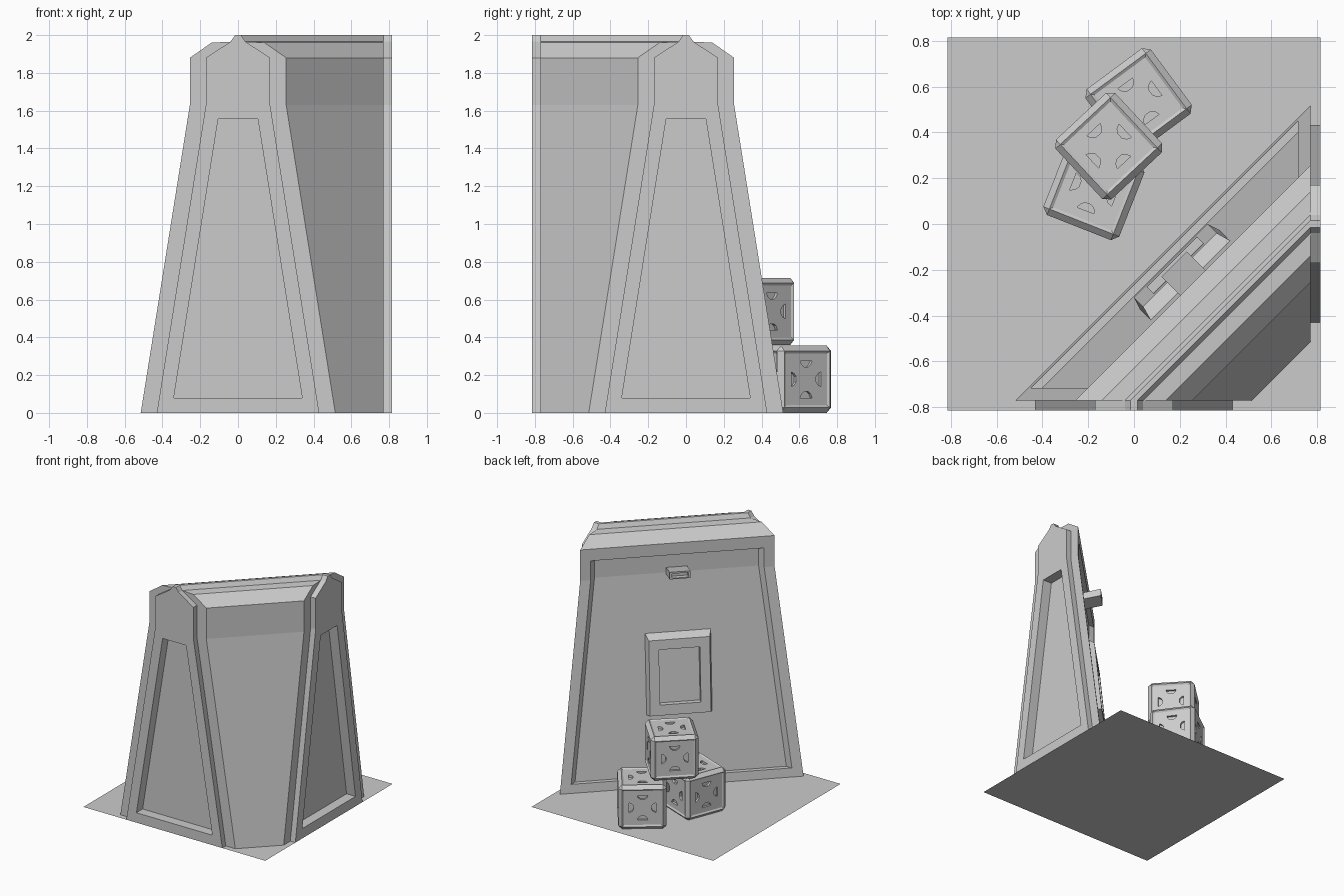
import bpy, bmesh, math
from mathutils import Matrix, Vector

old = bpy.data.objects.get("Cube")
if old:
    bpy.data.objects.remove(old, do_unlink=True)

grey = bpy.data.materials.new("plain grey")
grey.use_nodes = True
grey.diffuse_color = (0.6, 0.6, 0.6, 1)
grey.node_tree.nodes["Principled BSDF"].inputs["Base Color"].default_value = (0.6, 0.6, 0.6, 1)

OFFSET = 0.77    # the wall's centre line is x - y = OFFSET
ROOT2 = math.sqrt(2)


def finish(name, bm):
    bmesh.ops.recalc_face_normals(bm, faces=bm.faces)
    me = bpy.data.meshes.new(name)
    bm.to_mesh(me)
    bm.free()
    me.materials.append(grey)
    ob = bpy.data.objects.new(name, me)
    bpy.context.collection.objects.link(ob)
    return ob


def add_loft(bm, a, b):
    """Closed solid between two matching loops."""
    va = [bm.verts.new(p) for p in a]
    vb = [bm.verts.new(p) for p in b]
    n = len(a)
    bm.faces.new(va)
    bm.faces.new(vb[::-1])
    for i in range(n):
        j = (i + 1) % n
        bm.faces.new((va[i], vb[i], vb[j], va[j]))


def loft(name, a, b):
    bm = bmesh.new()
    add_loft(bm, a, b)
    return finish(name, bm)


def cut(ob, cutters):
    for cutter in cutters:
        cutter.hide_render = True
        mod = ob.modifiers.new("cut", 'BOOLEAN')
        mod.operation = 'DIFFERENCE'
        mod.solver = 'EXACT'
        mod.object = cutter
        bpy.context.view_layer.objects.active = ob
        bpy.ops.object.modifier_apply(modifier=mod.name)


def diagonal(name, profile, end):
    """Sweep a profile along the diagonal, mitred flush with the plate edges."""
    return loft(name, [(OFFSET + d - end, -end, z) for d, z in profile],
                [(end, end - OFFSET - d, z) for d, z in profile])


def mirrored(half):
    return half + [(-d, z) for d, z in half[::-1]]


def wall_rect(half_t, low, high):
    """Rectangle on the inner wall; low and high are (depth, height)."""
    corners = [(-half_t, low), (half_t, low), (half_t, high), (-half_t, high)]
    return [(OFFSET / 2 + (t - n) / ROOT2, -OFFSET / 2 + (t + n) / ROOT2, z)
            for t, (n, z) in corners]


# Ground plate
bm = bmesh.new()
bmesh.ops.create_grid(bm, x_segments=1, y_segments=1, size=0.815)
ground = finish("ground_plate", bm)

# Wall body with a recessed inner face
ridge = [(-0.04, 1.965), (-0.015, 2.0)]
body = mirrored([(-0.515, 0), (-0.255, 1.63), (-0.255, 1.88), (-0.14, 1.96)] + ridge)
wall = diagonal("wall_body", body, OFFSET)
recess = diagonal("recess_cutter", [(-0.454, 0.07), (-0.205, 1.63), (-0.205, 1.785),
                                    (-0.7, 1.785), (-0.7, 0.07)], 0.715)

# End caps with a sunken tapered panel
cap = mirrored([(-0.43, 0), (-0.17, 1.63), (-0.17, 1.88)] + ridge)
panel = mirrored([(-0.34, 0.08), (-0.105, 1.555)])


def front_end(d, depth, z):
    return (d, -depth, z)


def right_end(d, depth, z):
    return (depth, -d, z)


def end_solid(name, place, profile, near, far):
    return loft(name, [place(d, near, z) for d, z in profile],
                [place(d, far, z) for d, z in profile])


panel_cutters = []
for side, place in (("front", front_end), ("right", right_end)):
    end_cap = end_solid(side + "_end_cap", place, cap, OFFSET, 0.815)
    cutter = end_solid(side + "_panel_cutter", place, panel, 0.735, 0.9)
    cut(end_cap, [cutter])
    panel_cutters.append(cutter)
cut(wall, [recess] + panel_cutters)

# Window frame leaning with the inner wall
frame = loft("window_frame", wall_rect(0.25, (0.25, 0.54), (0.18, 1.18)),
             wall_rect(0.227, (0.318, 0.555), (0.262, 1.14)))
opening = loft("window_cutter", wall_rect(0.153, (0.27, 0.636), (0.222, 1.065)),
               wall_rect(0.153, (0.45, 0.636), (0.40, 1.065)))
cut(frame, [opening])

# Small lamp box over the window
lamp = loft("lamp_box", wall_rect(0.078, (0.12, 1.61), (0.12, 1.665)),
            wall_rect(0.078, (0.297, 1.642), (0.297, 1.70)))
pocket = loft("lamp_cutter", wall_rect(0.062, (0.255, 1.648), (0.255, 1.684)),
              wall_rect(0.062, (0.35, 1.654), (0.35, 1.69)))
cut(lamp, [pocket])

# Crates: chamfered cubes, sunken face panels, four notches per face
SIZE = 0.356
notch = [(-0.04, 0.098), (0.04, 0.098), (0.03, 0.078),
         (0.014, 0.066), (-0.014, 0.066), (-0.03, 0.078)]
turns = [Matrix.Rotation(k * math.pi / 2, 4, 'Y') for k in range(4)]
turns += [Matrix.Rotation(s * math.pi / 2, 4, 'X') for s in (1, -1)]

bm = bmesh.new()
for face in turns:
    for k in range(4):
        m = face @ Matrix.Rotation(k * math.pi / 2, 4, 'Z')
        add_loft(bm, [m @ Vector((x, y, 0.152)) for x, y in notch],
                 [m @ Vector((x, y, 0.2)) for x, y in notch])
notches = finish("notch_cutter", bm)

bm = bmesh.new()
bmesh.ops.create_cube(bm, size=SIZE)
bmesh.ops.bevel(bm, geom=bm.edges[:], offset=0.028, segments=1, affect='EDGES')
sides = [f for f in bm.faces if max(abs(c) for c in f.normal) > 0.99]
bmesh.ops.inset_individual(bm, faces=sides, thickness=0.018, depth=-0.008)
crate = finish("left_crate", bm)
cut(crate, [notches])

places = [("left_crate", 0.02, 0.535, 0, 36.5), ("right_crate", -0.175, 0.15, 0, -21.5),
          ("top_crate", -0.11, 0.34, 1, 43)]
for name, x, y, level, angle in places:
    ob = crate
    if name != "left_crate":
        ob = bpy.data.objects.new(name, crate.data)
        bpy.context.collection.objects.link(ob)
    ob.location = (x, y, SIZE / 2 + level * (SIZE + 0.003))
    ob.rotation_euler.z = math.radians(angle)

# Remove the finished cutters
for ob in [recess, opening, pocket, notches] + panel_cutters:
    bpy.data.objects.remove(ob, do_unlink=True)
